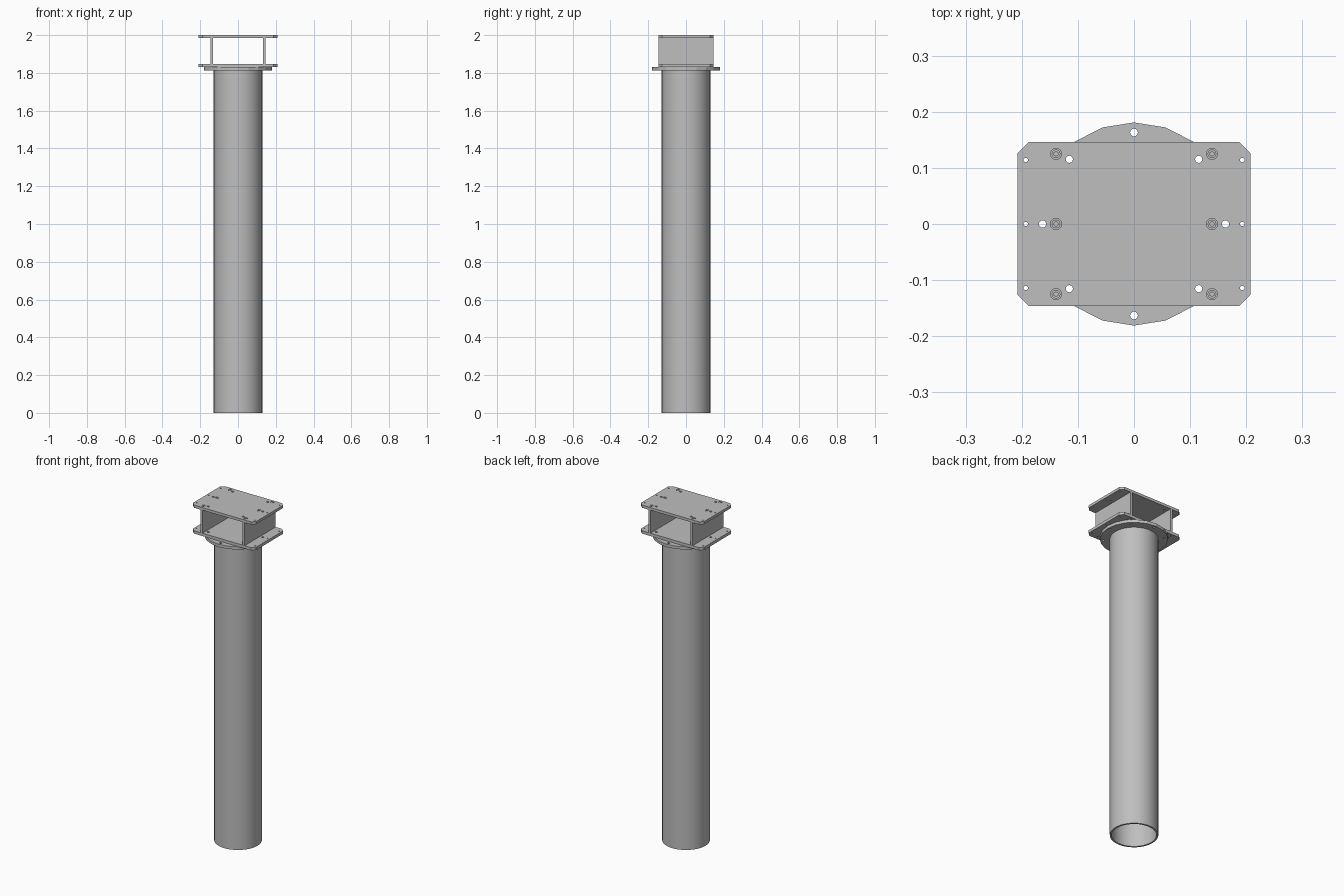
import bpy
import bmesh
from math import cos, sin, pi, radians

cube = bpy.data.objects.get("Cube")
if cube:
    bpy.data.objects.remove(cube, do_unlink=True)

# Single painted-metal colour
grey = bpy.data.materials.new("plain grey metal")
grey.use_nodes = True
colour = (0.52, 0.52, 0.52, 1)
grey.diffuse_color = colour
grey.node_tree.nodes["Principled BSDF"].inputs["Base Color"].default_value = colour


def circle(r, sides, x=0, y=0):
    return [(x + r * sin(2 * pi * i / sides), y + r * cos(2 * pi * i / sides))
            for i in range(sides)]


def chamfered_rectangle(hx, hy, c):
    return [(hx, hy - c), (hx - c, hy), (c - hx, hy), (-hx, hy - c),
            (-hx, c - hy), (c - hx, -hy), (hx - c, -hy), (hx, c - hy)]


def slab(name, outlines, z0, z1, smooth=False):
    """Extrude filled outlines from z0 to z1; inner outlines become holes."""
    curve = bpy.data.curves.new(name + " profile", "CURVE")
    curve.dimensions = "2D"
    curve.fill_mode = "BOTH"
    curve.extrude = (z1 - z0) / 2
    for points in outlines:
        spline = curve.splines.new("POLY")
        spline.points.add(len(points) - 1)
        for p, (x, y) in zip(spline.points, points):
            p.co = (x, y, 0, 1)
        spline.use_cyclic_u = True
    temp = bpy.data.objects.new(name + " temp", curve)
    bpy.context.collection.objects.link(temp)
    graph = bpy.context.evaluated_depsgraph_get()
    mesh = bpy.data.meshes.new_from_object(temp.evaluated_get(graph))
    bpy.data.objects.remove(temp, do_unlink=True)
    bpy.data.curves.remove(curve)

    bm = bmesh.new()
    bm.from_mesh(mesh)
    bmesh.ops.remove_doubles(bm, verts=bm.verts, dist=0.00002)
    bmesh.ops.recalc_face_normals(bm, faces=bm.faces)
    for face in bm.faces:
        face.smooth = False
        face.material_index = 0
    bm.to_mesh(mesh)
    bm.free()
    mesh.materials.clear()
    mesh.materials.append(grey)
    mesh.name = name
    obj = bpy.data.objects.new(name, mesh)
    bpy.context.collection.objects.link(obj)
    obj.location.z = (z0 + z1) / 2
    if smooth:
        bpy.ops.object.select_all(action="DESELECT")
        obj.select_set(True)
        bpy.context.view_layer.objects.active = obj
        bpy.ops.object.shade_smooth_by_angle(angle=radians(30))
    return obj


# Heights of the stacked parts
PIPE_TOP, FLANGE_TOP, LOWER_TOP, UPPER_BOTTOM, TOP = 1.813, 1.83, 1.847, 1.984, 2.0

# Hollow column
slab("column_pipe", [circle(0.129, 40), circle(0.119, 40)], 0, PIPE_TOP, smooth=True)

# Faceted flange with a ring of eight bolt holes
bolt_spots = [(0.163 * sin(k * pi / 4), 0.163 * cos(k * pi / 4)) for k in range(8)]
slab("flange", [circle(0.181, 20)] + [circle(0.007, 12, *s) for s in bolt_spots],
     PIPE_TOP, FLANGE_TOP)

# Matching chamfered plates with bolt, mounting and screw holes
screw_spots = [(sx * 0.139, y) for sx in (-1, 1) for y in (-0.125, 0, 0.125)]
edge_spots = [(sx * 0.193, y) for sx in (-1, 1) for y in (-0.114, 0, 0.114)]
plate = [chamfered_rectangle(0.208, 0.146, 0.02)]
plate += [circle(0.0065, 12, x, y) for x, y in bolt_spots if abs(x) > 0.05]
plate += [circle(0.004, 10, *s) for s in edge_spots]
plate += [circle(0.01, 16, *s) for s in screw_spots]
slab("lower_plate", plate, FLANGE_TOP, LOWER_TOP)
slab("upper_plate", plate, UPPER_BOTTOM, TOP)

# Upright side walls between the plates
for side, sx in (("left", 1), ("right", -1)):
    wall = [(sx * 0.139 + dx * 0.007, dy * 0.145)
            for dx, dy in ((1, 1), (-1, 1), (-1, -1), (1, -1))]
    slab(side + "_wall", [wall], LOWER_TOP, UPPER_BOTTOM)

# Recessed socket screws, entering from above and from below
for i, spot in enumerate(screw_spots):
    seat = [circle(0.01, 16, *spot)]
    head = [circle(0.0078, 16, *spot), circle(0.004, 6, *spot)]
    slab(f"upper_screw_seat_{i}", seat, UPPER_BOTTOM, TOP - 0.007)
    slab(f"upper_screw_head_{i}", head, TOP - 0.007, TOP - 0.001)
    slab(f"lower_screw_seat_{i}", seat, FLANGE_TOP + 0.007, LOWER_TOP)
    slab(f"lower_screw_head_{i}", head, FLANGE_TOP + 0.001, FLANGE_TOP + 0.007)
